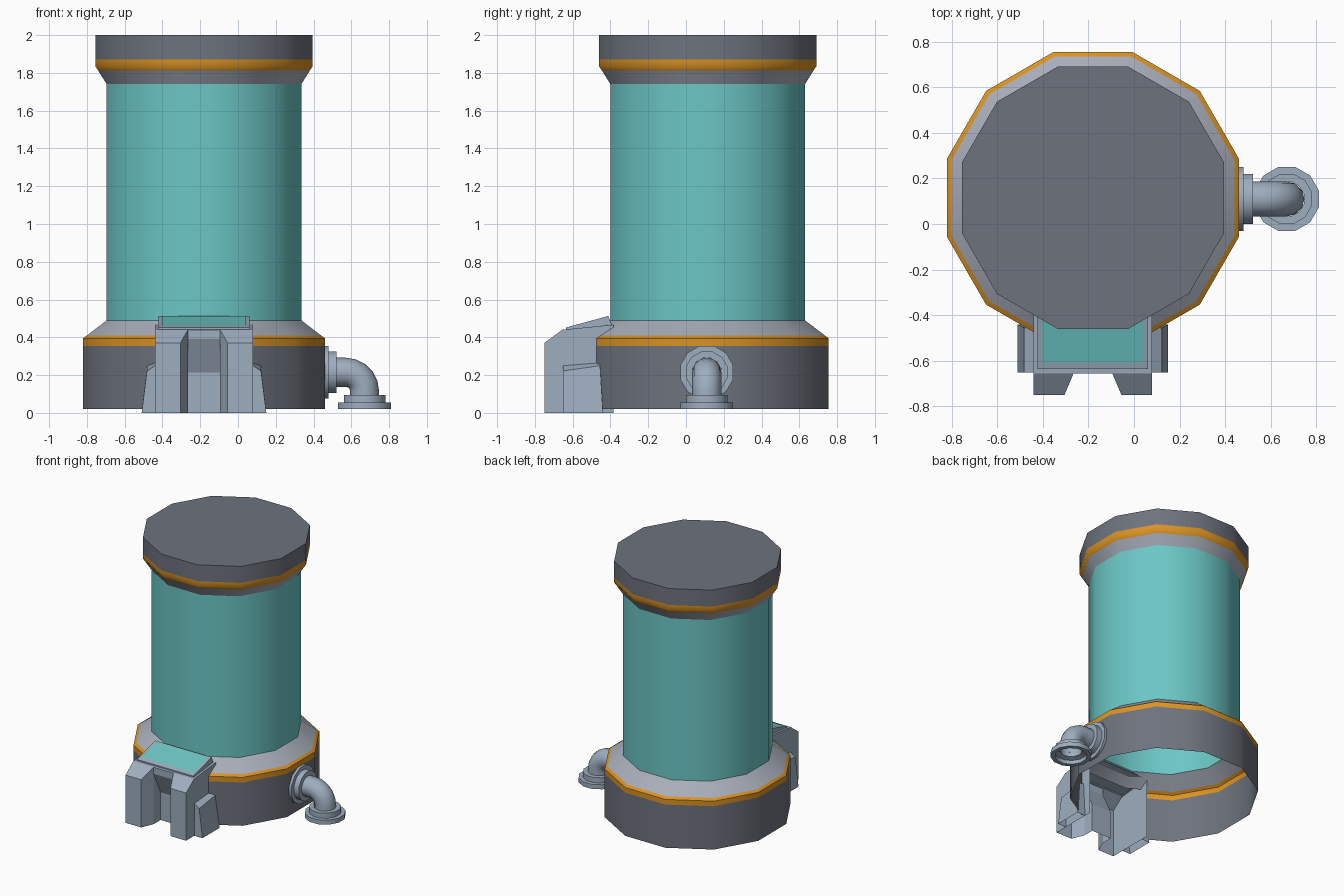
import bpy, bmesh, math
from mathutils import Matrix, Vector

if "Cube" in bpy.data.objects:
    bpy.data.objects.remove(bpy.data.objects["Cube"])

def mat(name, c):
    m = bpy.data.materials.new(name)
    m.diffuse_color = (*c, 1)
    m.use_nodes = True
    m.node_tree.nodes["Principled BSDF"].inputs["Base Color"].default_value = m.diffuse_color
    return m

DARK = mat("dark grey", (0.155, 0.17, 0.205))
LIGHT = mat("light grey", (0.39, 0.42, 0.49))
STEEL = mat("blue grey", (0.34, 0.42, 0.52))
ORANGE = mat("orange", (0.70, 0.29, 0.018))
TEAL = mat("teal", (0.147, 0.57, 0.56))

CX, CY = -0.18, 0.115   # tank axis

def finish(name, bm, mats, smooth=True, mirror=False):
    me = bpy.data.meshes.new(name)
    bm.to_mesh(me)
    bm.free()
    ob = bpy.data.objects.new(name, me)
    bpy.context.collection.objects.link(ob)
    for m in mats:
        me.materials.append(m)
    if mirror:
        ob.location.x = CX
        md = ob.modifiers.new("mirror", 'MIRROR')
        md.use_clip = True
    if smooth:
        bpy.ops.object.select_all(action='DESELECT')
        ob.select_set(True)
        bpy.context.view_layer.objects.active = ob
        bpy.ops.object.shade_smooth_by_angle(angle=math.radians(34))
    return ob

def lathe(profile, bands, place, n=12, cap=False):
    """Spin (flat-side radius, height) points; bands gives a material per ring."""
    bm = bmesh.new()
    k = 1 / math.cos(math.pi / n)
    rings = [[bm.verts.new(place @ Vector((r * k * math.cos((j + .5) * math.tau / n),
                                           r * k * math.sin((j + .5) * math.tau / n), z)))
              for j in range(n)] for r, z in profile]
    for i, (a, b) in enumerate(zip(rings, rings[1:])):
        for j in range(n):
            f = bm.faces.new((a[j], a[(j + 1) % n], b[(j + 1) % n], b[j]))
            f.material_index = bands[i]
    if cap:
        bm.faces.new(rings[-1]).material_index = bands[-1]
    return bm

tank = Matrix.Translation((CX, CY, 0))

# Base ring: dark wall, orange trim, light shoulder, opened behind the console
bm = lathe([(.64, .02), (.64, .355), (.64, .395), (.62, .41), (.515, .49)], [0, 1, 1, 2], tank)
for x in (CX - .26, CX + .26):
    bmesh.ops.bisect_plane(bm, geom=bm.verts[:] + bm.edges[:] + bm.faces[:],
                           plane_co=(x, 0, 0), plane_no=(1, 0, 0))
gone = [f for f in bm.faces if abs(f.calc_center_median().x - CX) < .26
        and f.calc_center_median().y < -.3 and f.calc_center_median().z < .42]
bmesh.ops.delete(bm, geom=gone, context='FACES')
finish("base_ring", bm, [DARK, ORANGE, LIGHT])

# Glass cylinder
finish("glass", lathe([(.515, .49), (.515, 1.74)], [0], tank), [TEAL])

# Top cap: light collar, orange trim, dark lid
finish("top_cap", lathe([(.515, 1.74), (.56, 1.812), (.575, 1.835), (.575, 1.872), (.575, 2.0)],
                        [2, 1, 1, 0], tank, cap=True), [DARK, ORANGE, LIGHT])

# Pipe flanges on the wall and at the floor
PY, PZ, PX = .11, .215, .67
finish("wall_flange", lathe([(.14, 0), (.14, .02), (.11, .02), (.11, .062), (.075, .062)], [0] * 4,
       Matrix.Translation((.46, PY, PZ)) @ Matrix.Rotation(math.pi / 2, 4, 'Y')), [STEEL])
finish("floor_flange", lathe([(.075, .06), (.11, .05), (.11, .02), (.14, .02), (.14, .055),
                              (.11, .055), (.11, .095), (.075, .095)], [0] * 7,
       Matrix.Translation((PX, PY, 0))), [STEEL])

# Elbow pipe swept from wall to floor
bm = bmesh.new()
bend, r, n = .10, .077, 12
path = [(.50, PZ, 0)]
for i in range(6):
    a = i / 5 * math.pi / 2
    path.append((PX - bend + bend * math.sin(a), PZ - bend + bend * math.cos(a), a))
path.append((PX, .06, math.pi / 2))
rings = []
for x, z, a in path:
    rings.append([bm.verts.new((x + r * math.cos(t) * math.sin(a), PY + r * math.sin(t),
                                z + r * math.cos(t) * math.cos(a)))
                  for t in (j * math.tau / n for j in range(n))])
for a, b in zip(rings, rings[1:]):
    for j in range(n):
        bm.faces.new((a[j], b[j], b[(j + 1) % n], a[(j + 1) % n]))
bmesh.ops.recalc_face_normals(bm, faces=bm.faces)
finish("elbow_pipe", bm, [STEEL])

def shell(name, faces, mats, mirror=True):
    bm = bmesh.new()
    for f in faces:
        bm.faces.new([bm.verts.new(p) for p in f])
    bmesh.ops.remove_doubles(bm, verts=bm.verts, dist=1e-4)
    bmesh.ops.recalc_face_normals(bm, faces=bm.faces)
    return finish(name, bm, mats, smooth=False, mirror=mirror)

# Console body, half of it mirrored: two legs with a recess between them
W, I, N = .26, .125, .085          # half widths: outside, leg front, recess
F, M, R, B = -.75, -.655, -.57, -.385   # depths: leg front, body front, recess, back
shell("console_body", [
    [(W, F, 0), (W, F, .37), (W, M, .44), (W, B, .467), (W, B, 0)],
    [(I, F, 0), (W, F, 0), (W, F, .37), (I, F, .37)],
    [(I, F, .37), (W, F, .37), (W, M, .44), (N, M, .44)],
    [(I, F, 0), (I, F, .37), (N, M, .44), (N, M, .39), (N, M, 0)],
    [(0, M, .39), (N, M, .39), (N, M, .44), (0, M, .44)],
    [(0, M, .39), (N, M, .39), (N, R, .215), (0, R, .215)],
    [(0, R, 0), (N, R, 0), (N, R, .215), (0, R, .215)],
    [(N, M, 0), (N, M, .39), (N, R, .215), (N, R, 0)],
    [(0, M, .44), (N, M, .44), (W, M, .44), (W, B, .467), (0, B, .467)],
], [STEEL])

# Side buttresses of the console
a, b, c = (.33, -.65, 0), (.302, -.65, .222), (W, -.65, .25)
d, e, f = (.33, -.44, 0), (.302, -.455, .25), (W, -.455, .265)
shell("console_buttress", [[a, b, c, (W, -.65, 0)], [b, e, f, c], [a, d, e, b],
                           [d, (W, -.44, 0), f, e]], [STEEL])

# Sloped screen frame and the teal screen plate on it
P = [(-.635, .441), (-.635, .452), (-.412, .513), (-.392, .467)]
h = .242
rows = [[(0, y, z) for y, z in P], [(h, y, z) for y, z in P]]
shell("screen_frame", [rows[1]] + [[rows[0][i], rows[0][i + 1], rows[1][i + 1], rows[1][i]]
                                   for i in range(3)], [STEEL])
s = (.513 - .452) / (.635 - .412)
z0 = lambda y: .452 + (y + .635) * s + .004
y1, y2, h = -.607, -.425, .222
bm = bmesh.new()
bm.faces.new([bm.verts.new(p) for p in ((CX - h, y1, z0(y1)), (CX + h, y1, z0(y1)),
                                        (CX + h, y2, z0(y2)), (CX - h, y2, z0(y2)))])
finish("screen", bm, [TEAL], smooth=False)
